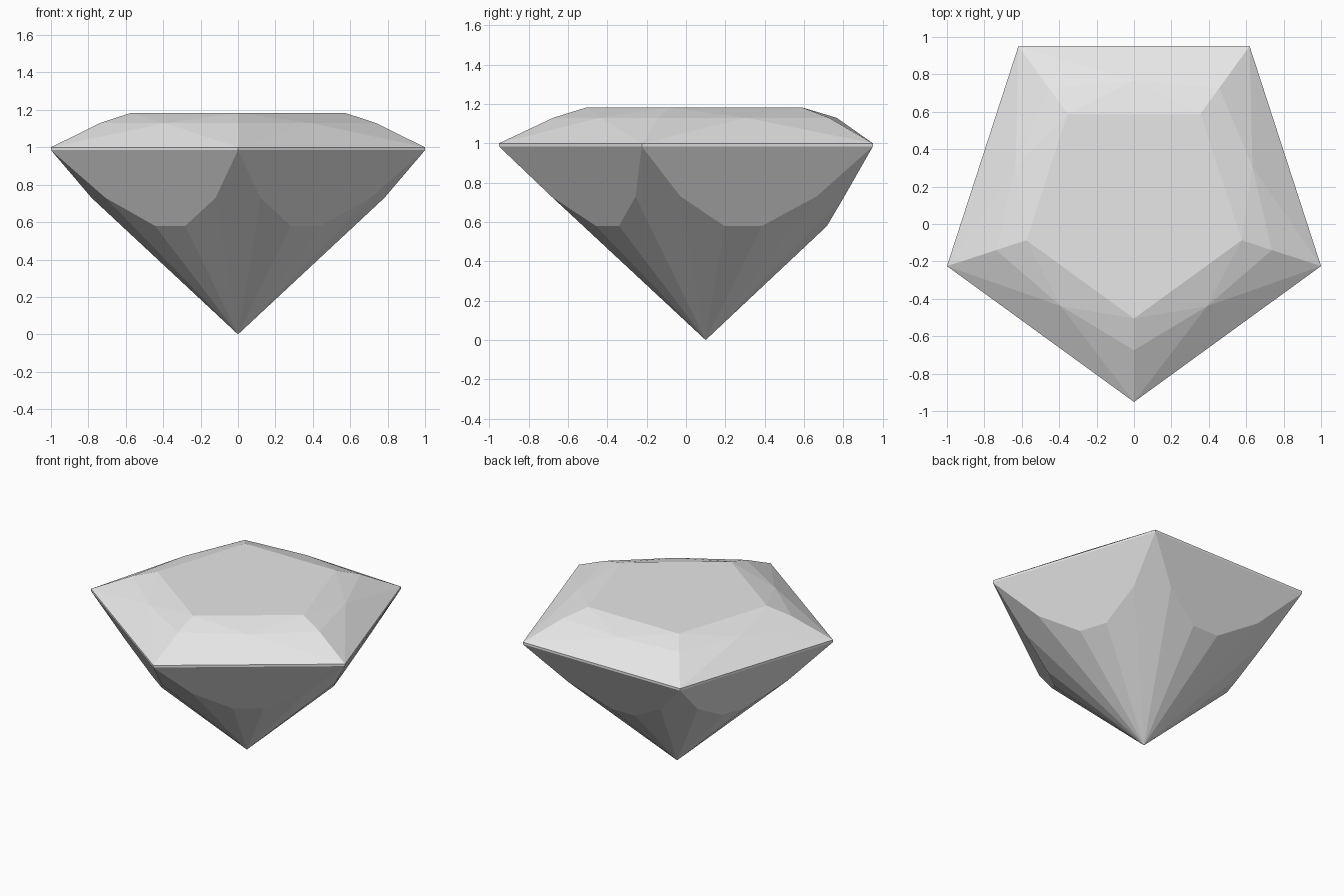
import bpy, bmesh
from math import sin, cos, pi

cube = bpy.data.objects.get("Cube")
if cube:
    bpy.data.objects.remove(cube, do_unlink=True)

SIDES = 5
CENTRE_Y = 0.1
STEP = 2 * pi / SIDES

grey = bpy.data.materials.new("gem grey")
grey.use_nodes = True
colour = (0.8, 0.8, 0.8, 1)
grey.diffuse_color = colour
grey.node_tree.nodes["Principled BSDF"].inputs["Base Color"].default_value = colour

bm = bmesh.new()


def point(angle, out, z, along=0.0):
    """Point at a distance out in a direction, shifted along the tangent."""
    return bm.verts.new((out * sin(angle) + along * cos(angle),
                         CENTRE_Y - out * cos(angle) + along * sin(angle), z))


def ring(out, z, half=0.0, along=0.0):
    """One point per side; half = 0.5 turns it to the side middles."""
    return [point((i + half) * STEP, out, z, along) for i in range(SIDES)]


# Crown rings, from the table down to the girdle
table = ring(0.605, 1.183)
corner = ring(0.775, 1.13)
middle = ring(0.666, 1.13, 0.5)
girdle_top = ring(1.0515, 1.0)
girdle_low = ring(1.0515, 0.985)

# Pavilion points on each main facet, and the culet
upper_a = ring(0.705, 0.73, 0.5, -0.364)
upper_b = ring(0.705, 0.73, 0.5, 0.364)
lower_a = ring(0.617, 0.58, 0.5, -0.1)
lower_b = ring(0.617, 0.58, 0.5, 0.1)
culet = point(0, 0, 0)

bm.faces.new(table)
for i in range(SIDES):
    j = (i + 1) % SIDES
    facets = [
        # Crown
        (table[i], middle[i], table[j]),
        (table[i], corner[i], middle[i]),
        (table[j], middle[i], corner[j]),
        (corner[i], girdle_top[i], middle[i]),
        (corner[j], middle[i], girdle_top[j]),
        (middle[i], girdle_top[i], girdle_top[j]),
        # Girdle
        (girdle_top[i], girdle_low[i], girdle_low[j], girdle_top[j]),
        # Pavilion
        (girdle_low[i], upper_a[i], lower_a[i], lower_b[i], upper_b[i], girdle_low[j]),
        (upper_a[i], culet, lower_a[i]),
        (lower_a[i], culet, lower_b[i]),
        (lower_b[i], culet, upper_b[i]),
        (upper_b[i], culet, upper_a[j], girdle_low[j]),
    ]
    for facet in facets:
        bm.faces.new(facet)

bmesh.ops.recalc_face_normals(bm, faces=bm.faces)
mesh = bpy.data.meshes.new("cut_gem")
bm.to_mesh(mesh)
bm.free()
mesh.materials.append(grey)
gem = bpy.data.objects.new("cut_gem", mesh)
bpy.context.collection.objects.link(gem)
